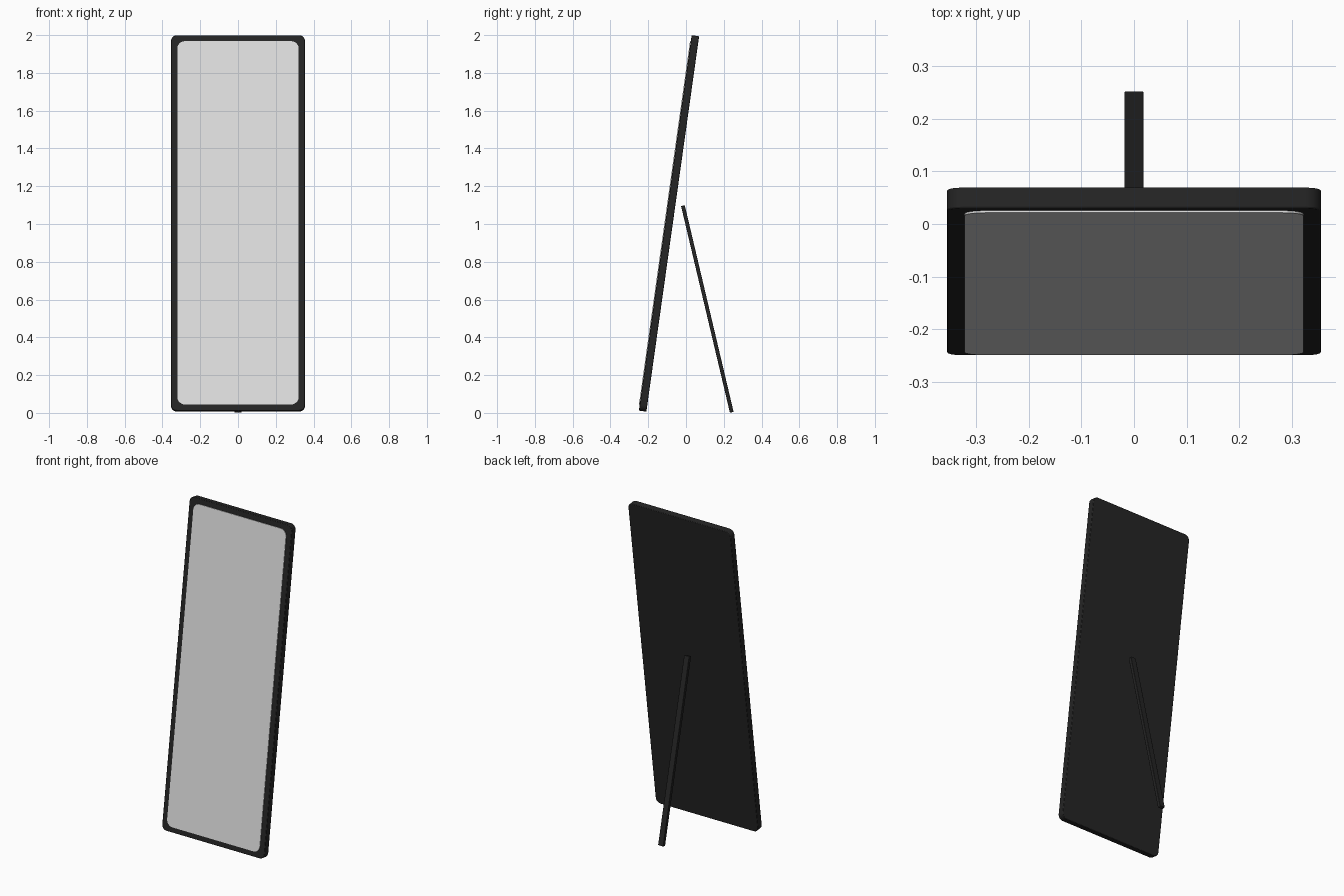
import bpy
import bmesh
from math import sin, cos, pi, radians
from mathutils import Matrix, Vector

cube = bpy.data.objects.get("Cube")
if cube:
    bpy.data.objects.remove(cube, do_unlink=True)


def make_material(name, value):
    mat = bpy.data.materials.new(name)
    mat.use_nodes = True
    color = (value, value, value, 1.0)
    mat.diffuse_color = color
    mat.node_tree.nodes["Principled BSDF"].inputs["Base Color"].default_value = color
    return mat


black = make_material("matte black", 0.018)
silver = make_material("mirror silver", 0.75)


def rounded_plate(name, width, height, depth, radius, mat, tilt, center, bevel=0.0, steps=8):
    """Upright plate with rounded corners, leaning about x by the tilt in degrees."""
    bm = bmesh.new()
    outline = []
    corners = ((1, 1), (-1, 1), (-1, -1), (1, -1))
    for quarter, (sx, sz) in enumerate(corners):
        for i in range(steps + 1):
            a = (quarter + i / steps) * pi / 2
            x = sx * (width / 2 - radius) + radius * cos(a)
            z = sz * (height / 2 - radius) + radius * sin(a)
            outline.append(bm.verts.new((x, -depth / 2, z)))
    face = bm.faces.new(outline)
    extruded = bmesh.ops.extrude_face_region(bm, geom=[face])
    moved = [g for g in extruded["geom"] if isinstance(g, bmesh.types.BMVert)]
    bmesh.ops.translate(bm, vec=(0, depth, 0), verts=moved)
    bmesh.ops.recalc_face_normals(bm, faces=bm.faces)
    mesh = bpy.data.meshes.new(name)
    bm.to_mesh(mesh)
    bm.free()
    mesh.materials.append(mat)
    obj = bpy.data.objects.new(name, mesh)
    bpy.context.collection.objects.link(obj)
    obj.matrix_world = Matrix.Translation(center) @ Matrix.Rotation(radians(tilt), 4, "X")
    if bevel:
        mod = obj.modifiers.new("soft edges", "BEVEL")
        mod.width = bevel
        mod.segments = 2
        mod.limit_method = "ANGLE"
        mod.angle_limit = radians(40)
    bpy.ops.object.select_all(action="DESELECT")
    obj.select_set(True)
    bpy.context.view_layer.objects.active = obj
    bpy.ops.object.shade_smooth_by_angle(angle=radians(35))
    return obj


# Frame panel, leaning back
lean = -8
frame_depth = 0.04
frame_center = Vector((0, -0.09, 1.003))
rounded_plate("mirror_frame", 0.71, 2.007, frame_depth, 0.032, black, lean, frame_center, 0.003)

# Mirror glass, standing slightly proud of the frame front
glass_depth = 0.008
forward = Matrix.Rotation(radians(lean), 3, "X") @ Vector((0, -1, 0))
glass_center = frame_center + forward * (frame_depth / 2)
rounded_plate("mirror_glass", 0.643, 1.942, glass_depth, 0.04, silver, lean, glass_center)

# Rear support leg, leaning the other way
rounded_plate("support_leg", 0.036, 1.124, 0.02, 0.004, black, 13.3,
              Vector((0, 0.113, 0.55)), 0.002, 3)
